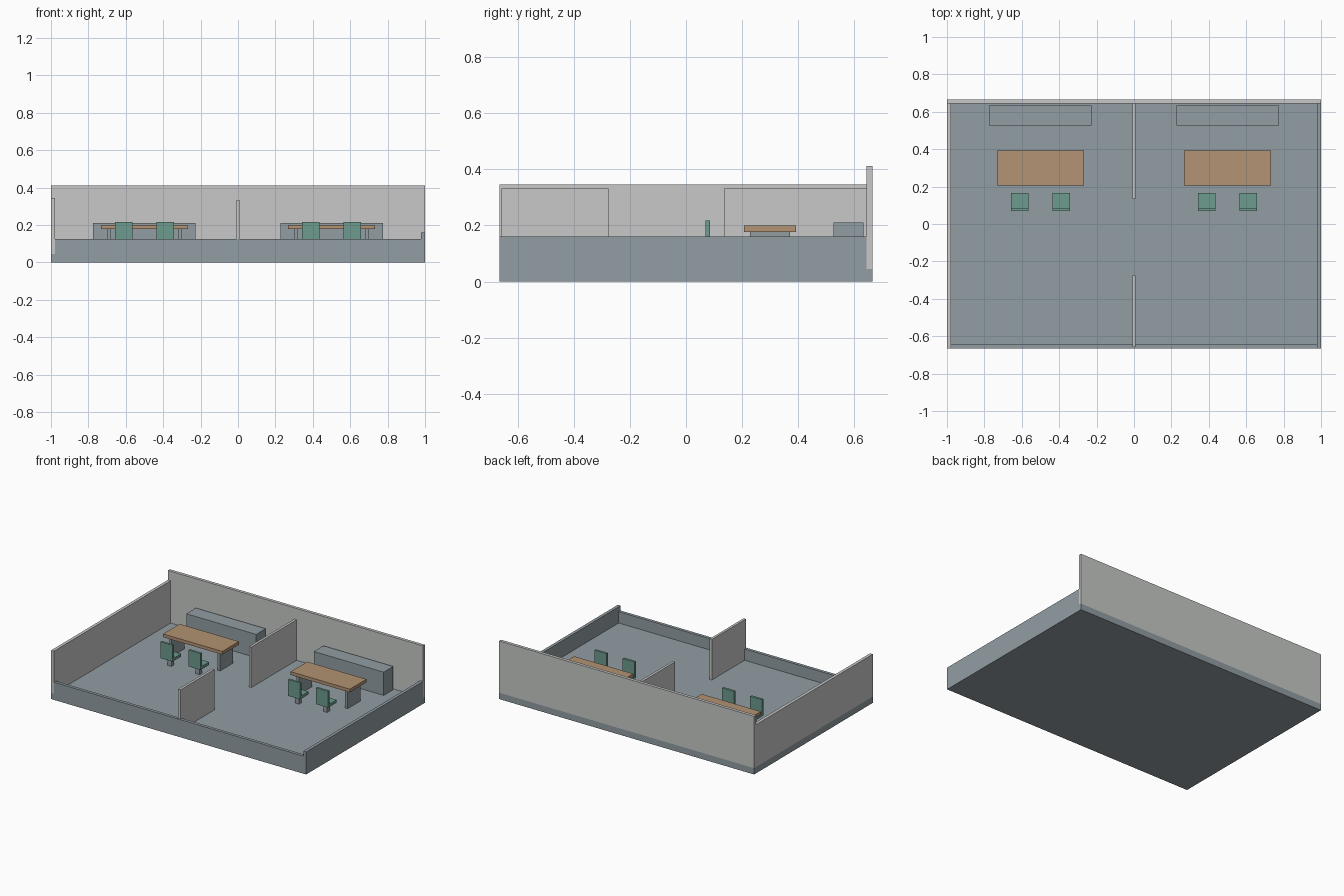
import bpy

if "Cube" in bpy.data.objects:
    bpy.data.objects.remove(bpy.data.objects["Cube"])


def linear(c):
    c /= 255
    return c / 12.92 if c <= 0.04045 else ((c + 0.055) / 1.055) ** 2.4


def material(name, r, g, b):
    m = bpy.data.materials.new(name)
    m.diffuse_color = (linear(r), linear(g), linear(b), 1)
    m.use_nodes = True
    m.node_tree.nodes["Principled BSDF"].inputs["Base Color"].default_value = m.diffuse_color
    return m


SLATE = material("slate", 146, 157, 163)
PLASTER = material("plaster", 199, 201, 199)
WOOD = material("wood", 178, 147, 115)
GREEN = material("green", 109, 155, 141)


def box(name, x, y, z, mat):
    """Box from (min, max) ranges on each axis."""
    bpy.ops.mesh.primitive_cube_add(size=1)
    o = bpy.context.object
    o.name = name
    for v in o.data.vertices:
        v.co = [r[0] if c < 0 else r[1] for c, r in zip(v.co, (x, y, z))]
    o.data.materials.append(mat)
    return o


W, D, T = 1.0, 0.665, 0.022   # half width, half depth, wall thickness
F = 0.045                     # floor level
BACK = D - T

# Floor slab and low curbs on the open sides
box("floor_slab", (-W, W), (-D, D), (0, F), SLATE)
box("front_curb", (-W + T, W - T), (-D, -D + T), (F, 0.125), SLATE)
box("right_curb", (W - T, W), (-D, BACK), (F, 0.16), SLATE)

# Outer walls
box("back_wall", (-W, W), (BACK, D), (F, 0.412), PLASTER)
box("left_wall", (-W, -W + T), (-D, BACK), (F, 0.345), PLASTER)

# Partition with an open passage
box("front_partition", (-0.009, 0.009), (-0.658, -0.276), (F, 0.332), PLASTER)
box("back_partition", (-0.009, 0.009), (0.135, BACK), (F, 0.332), PLASTER)

# Two matching rooms
for side, cx in (("left", -0.5), ("right", 0.5)):
    box(side + "_cabinet", (cx - 0.274, cx + 0.274), (0.526, 0.633), (F, 0.21), SLATE)

    # Desk
    box(side + "_desk_top", (cx - 0.232, cx + 0.232), (0.207, 0.392), (0.177, 0.2), WOOD)
    for s in (-1, 1):
        lx = cx + s * 0.19
        box(side + "_desk_leg", (lx - 0.01, lx + 0.01), (0.228, 0.37), (F, 0.177), SLATE)

        # Chair
        x = cx + s * 0.11
        xr = (x - 0.047, x + 0.047)
        box(side + "_chair_seat", xr, (0.072, 0.167), (0.1, 0.12), GREEN)
        box(side + "_chair_back", xr, (0.07, 0.086), (0.12, 0.217), GREEN)
        box(side + "_chair_post", (x - 0.015, x + 0.015), (0.105, 0.135), (F, 0.1), SLATE)
